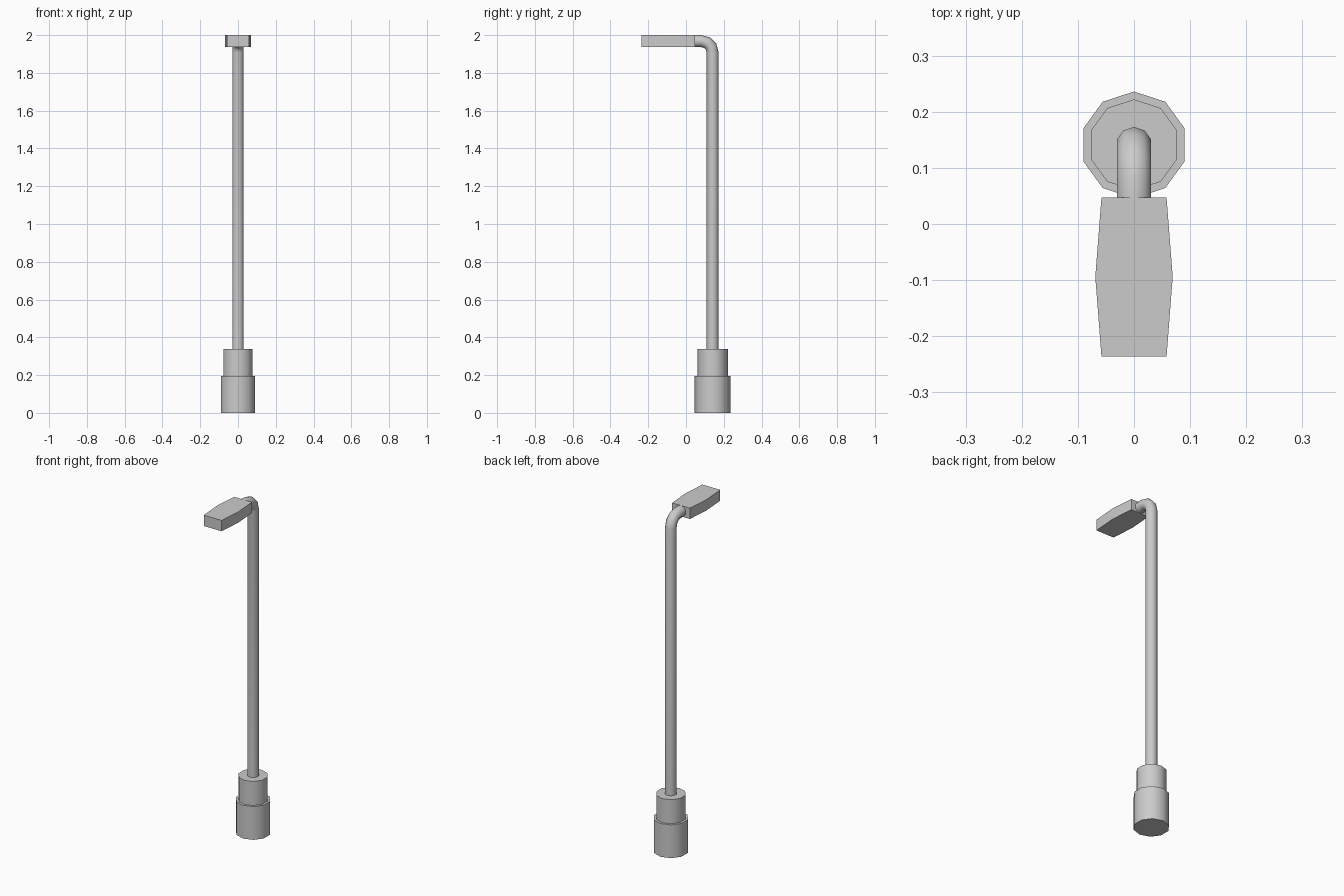
import bpy, bmesh
from math import sin, cos, pi, radians
from mathutils import Vector

if "Cube" in bpy.data.objects:
    bpy.data.objects.remove(bpy.data.objects["Cube"])

SIDES = 10
POLE_Y = 0.141


def finish(name, bm):
    bmesh.ops.recalc_face_normals(bm, faces=bm.faces)
    mesh = bpy.data.meshes.new(name)
    bm.to_mesh(mesh)
    bm.free()
    obj = bpy.data.objects.new(name, mesh)
    bpy.context.collection.objects.link(obj)
    bpy.ops.object.select_all(action='DESELECT')
    obj.select_set(True)
    bpy.context.view_layer.objects.active = obj
    bpy.ops.object.shade_smooth_by_angle(angle=radians(40))
    return obj


def loft(name, rings):
    """Skin a list of equal-length point rings and cap both ends."""
    bm = bmesh.new()
    loops = [[bm.verts.new(p) for p in ring] for ring in rings]
    for a, b in zip(loops, loops[1:]):
        for i in range(len(a)):
            j = (i + 1) % len(a)
            bm.faces.new((a[i], a[j], b[j], b[i]))
    bm.faces.new(loops[0])
    bm.faces.new(loops[-1])
    return finish(name, bm)


def ring(center, radius, tilt=0.0):
    """Ten-sided ring whose first point faces the outside of the bend."""
    out = Vector((0, cos(tilt), sin(tilt)))
    side = Vector((1, 0, 0))
    angles = [2 * pi * i / SIDES for i in range(SIDES)]
    return [Vector(center) + radius * (out * cos(a) + side * sin(a)) for a in angles]


# Stepped base
for name, radius, z0, z1 in (("lower_base", 0.095, 0, 0.196),
                             ("upper_base", 0.081, 0.196, 0.338)):
    loft(name, [ring((0, POLE_Y, z), radius) for z in (z0, z1)])

# Pole with a quarter-circle bend running into the lamp head
R, BEND, STEPS = 0.032, 0.06, 3
rings = [ring((0, POLE_Y, 0.338), R)]
for k in range(STEPS + 1):
    t = pi / 2 * k / STEPS
    c = (0, POLE_Y - BEND + BEND * cos(t), 1.968 - BEND + BEND * sin(t))
    rings.append(ring(c, R, t))
rings.append(ring((0, 0.047, 1.968), R, pi / 2))
loft("pole", rings)

# Flat lamp head, slightly wider in the middle
outline = [(0.058, 0.047), (0.069, -0.094), (0.058, -0.236)]
outline += [(-x, y) for x, y in reversed(outline)]
loft("lamp_head", [[(x, y, z) for x, y in outline] for z in (1.936, 2.0)])
